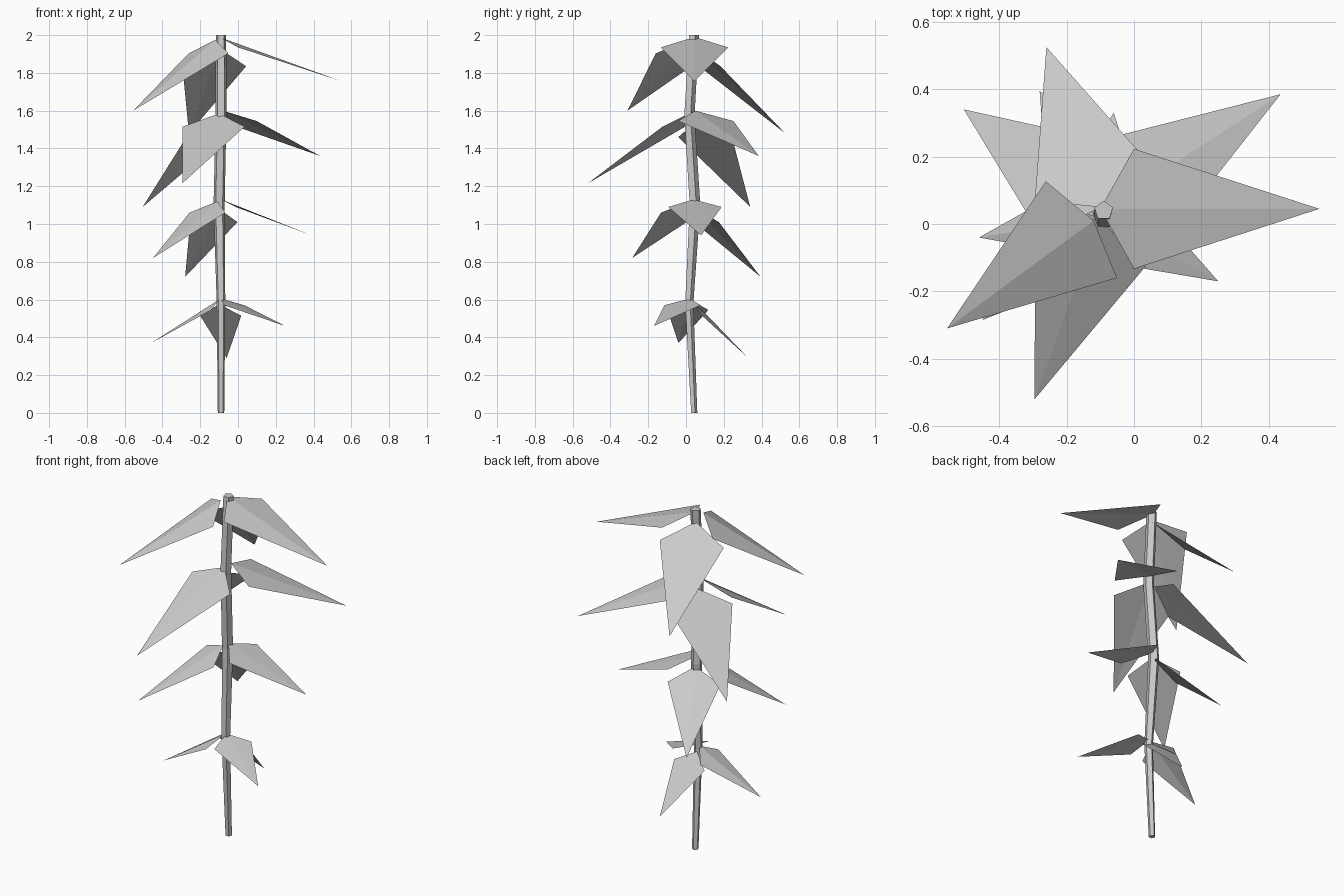
import bpy
import bmesh
from math import sin, cos, tau
from mathutils import Vector

cube = bpy.data.objects.get("Cube")
if cube:
    bpy.data.objects.remove(cube, do_unlink=True)

grey = bpy.data.materials.new("plain_grey")
grey.use_nodes = True
grey.diffuse_color = (0.6, 0.6, 0.6, 1)
grey.node_tree.nodes["Principled BSDF"].inputs["Base Color"].default_value = grey.diffuse_color


def finish(name, bm):
    mesh = bpy.data.meshes.new(name)
    bm.to_mesh(mesh)
    bm.free()
    mesh.materials.append(grey)
    obj = bpy.data.objects.new(name, mesh)
    bpy.context.collection.objects.link(obj)
    return obj


def stem(name, joints, sides=5):
    """Faceted tube through (x, y, z, radius) joints, flat side to the front."""
    bm = bmesh.new()
    rings = []
    for x, y, z, r in joints:
        angles = [tau * (i / sides + 0.25) for i in range(sides)]
        rings.append([bm.verts.new((x + r * cos(a), y + r * sin(a), z)) for a in angles])
    for low, high in zip(rings, rings[1:]):
        for i in range(sides):
            j = (i + 1) % sides
            bm.faces.new((low[i], low[j], high[j], high[i]))
    bm.faces.new(reversed(rings[0]))
    bm.faces.new(rings[-1])
    return finish(name, bm)


def leaf(name, base, tip, reach, half, drop):
    """Kite folded along its midrib; shoulders sit lower than the base."""
    base, tip = Vector(base), Vector(tip)
    along = tip - base
    along.z = 0
    along.normalize()
    across = Vector((along.y, -along.x, 0)) * half
    shoulder = base + along * reach - Vector((0, 0, drop))
    bm = bmesh.new()
    b, r, t, l = [bm.verts.new(p) for p in (base, shoulder + across, tip, shoulder - across)]
    bm.faces.new((b, r, t))
    bm.faces.new((b, t, l))
    return finish(name, bm)


# Slightly zigzag stalk
stem("stalk", [(-0.09, 0.042, 0, 0.018), (-0.09, 0.015, 0.58, 0.024),
               (-0.1, 0.045, 1.1, 0.031), (-0.09, 0.015, 1.57, 0.03),
               (-0.09, 0.04, 2.0, 0.029)])

# Leaf tiers: half width, then (base, tip, reach, drop) for each leaf
tiers = {
    "bottom": (0.11, [
        ((-0.09, 0.02, 0.605), (0.25, -0.17, 0.46), 0.08, 0.035),
        ((-0.1, 0.02, 0.6), (-0.46, -0.04, 0.37), 0.06, 0.055),
        ((-0.1, 0.04, 0.575), (-0.06, 0.33, 0.29), 0.06, 0.06)]),
    "lower": (0.142, [
        ((-0.09, 0.04, 1.13), (0.39, 0.08, 0.94), 0.09, 0.04),
        ((-0.11, 0.02, 1.12), (-0.45, -0.285, 0.82), 0.07, 0.06),
        ((-0.1, 0.055, 1.08), (-0.28, 0.395, 0.72), 0.06, 0.07)]),
    "upper": (0.175, [
        ((-0.08, 0.05, 1.6), (0.435, 0.385, 1.36), 0.1, 0.055),
        ((-0.1, 0.015, 1.585), (-0.295, -0.52, 1.215), 0.085, 0.07),
        ((-0.1, 0.05, 1.54), (-0.505, 0.34, 1.09), 0.088, 0.08)]),
    "top": (0.178, [
        ((-0.1, 0.045, 1.99), (0.55, 0.045, 1.755), 0.1, 0.055),
        ((-0.12, 0.01, 1.975), (-0.555, -0.31, 1.6), 0.045, 0.072),
        ((-0.1, 0.05, 1.93), (-0.26, 0.525, 1.48), 0.08, 0.095)]),
}
for tier, (half, leaves) in tiers.items():
    for i, (base, tip, reach, drop) in enumerate(leaves, 1):
        leaf(f"{tier}_leaf_{i}", base, tip, reach, half, drop)
